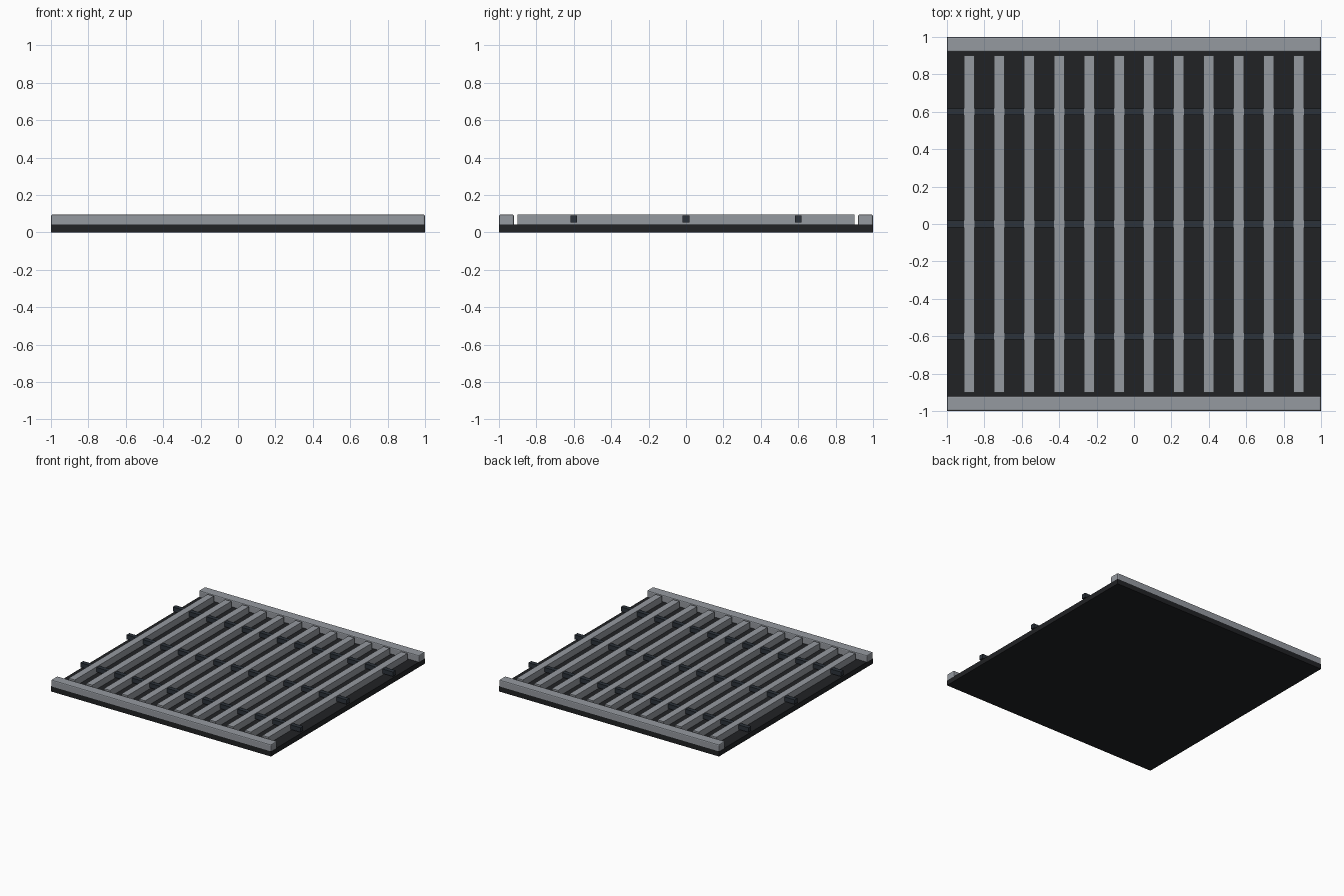
import bpy

if "Cube" in bpy.data.objects:
    bpy.data.objects.remove(bpy.data.objects["Cube"])


def material(name, rgb):
    m = bpy.data.materials.new(name)
    m.diffuse_color = (*rgb, 1)
    m.use_nodes = True
    m.node_tree.nodes["Principled BSDF"].inputs["Base Color"].default_value = m.diffuse_color
    return m


def box(name, x, y, z, mat, bevel=0):
    """Box given by (min, max) ranges on each axis."""
    r = (x, y, z)
    bpy.ops.mesh.primitive_cube_add(size=1, location=[(a + b) / 2 for a, b in r])
    o = bpy.context.object
    o.name = name
    o.scale = [b - a for a, b in r]
    bpy.ops.object.transform_apply(location=False, rotation=False, scale=True)
    o.data.materials.append(mat)
    if bevel:
        b = o.modifiers.new("edge_bevel", 'BEVEL')
        b.width = bevel
        b.segments = 2
    return o


steel = material("steel", (0.30, 0.32, 0.35))
dark_steel = material("dark_steel", (0.025, 0.032, 0.042))
black = material("black", (0.015, 0.016, 0.018))

# dark pan under the grate
box("base_plate", (-1, 1), (-1, 1), (0, 0.042), black)

# front and back edge rails
for side, y in (("front", -0.96), ("back", 0.96)):
    box(side + "_rail", (-1, 1), (y - 0.04, y + 0.04), (0.034, 0.096), steel, 0.008)

# parallel grate bars
for i in range(12):
    x = -0.88 + 0.16 * i
    box(f"grate_bar_{i + 1}", (x - 0.028, x + 0.028), (-0.902, 0.902), (0.04, 0.096), steel)

# cross rods threaded through the bars
for i, y in enumerate((-0.6, 0, 0.6)):
    box(f"cross_rod_{i + 1}", (-1, 1), (y - 0.018, y + 0.018), (0.053, 0.09), dark_steel)
